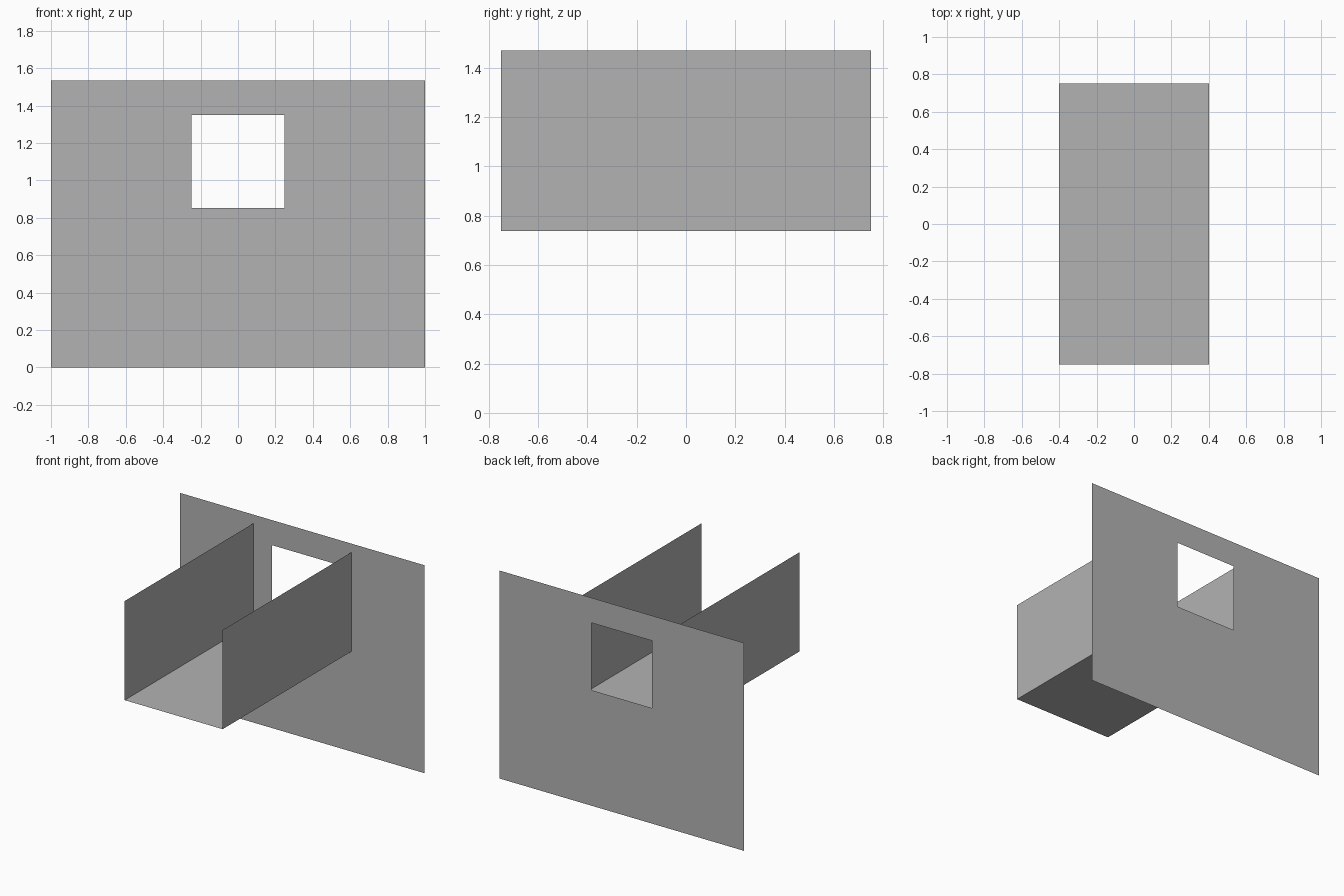
import bpy
import bmesh

if "Cube" in bpy.data.objects:
    bpy.data.objects.remove(bpy.data.objects["Cube"])

# Single plain grey for every sheet
grey = bpy.data.materials.new("plain grey")
grey.diffuse_color = (0.45, 0.45, 0.45, 1.0)
grey.use_nodes = True
grey.node_tree.nodes["Principled BSDF"].inputs["Base Color"].default_value = grey.diffuse_color

HALF_W, WALL_TOP, WALL_Y = 1.0, 1.535, 0.75      # back wall
HOLE, HOLE_Z0, HOLE_Z1 = 0.248, 0.853, 1.35      # window opening
CH_X, CH_Z0, CH_Z1 = 0.40, 0.738, 1.47           # open channel


def sheet(name, quads):
    """Thin sheet made from flat quads that share welded corners."""
    bm = bmesh.new()
    for quad in quads:
        bm.faces.new([bm.verts.new(p) for p in quad])
    bmesh.ops.remove_doubles(bm, verts=bm.verts, dist=1e-5)
    mesh = bpy.data.meshes.new(name)
    bm.to_mesh(mesh)
    bm.free()
    mesh.materials.append(grey)
    bpy.context.collection.objects.link(bpy.data.objects.new(name, mesh))


# Back wall: a 3 x 3 grid of cells with the middle one left open
xs = (-HALF_W, -HOLE, HOLE, HALF_W)
zs = (0.0, HOLE_Z0, HOLE_Z1, WALL_TOP)
sheet("back_wall", [
    [(xs[i], WALL_Y, zs[j]), (xs[i + 1], WALL_Y, zs[j]),
     (xs[i + 1], WALL_Y, zs[j + 1]), (xs[i], WALL_Y, zs[j + 1])]
    for i in range(3) for j in range(3) if (i, j) != (1, 1)])

# Channel floor
sheet("channel_floor", [[(-CH_X, -WALL_Y, CH_Z0), (CH_X, -WALL_Y, CH_Z0),
                         (CH_X, WALL_Y, CH_Z0), (-CH_X, WALL_Y, CH_Z0)]])

# Channel sides
for side, x in (("left", -CH_X), ("right", CH_X)):
    quad = [(x, -WALL_Y, CH_Z0), (x, WALL_Y, CH_Z0),
            (x, WALL_Y, CH_Z1), (x, -WALL_Y, CH_Z1)]
    sheet("channel_side_" + side, [quad if x > 0 else quad[::-1]])
